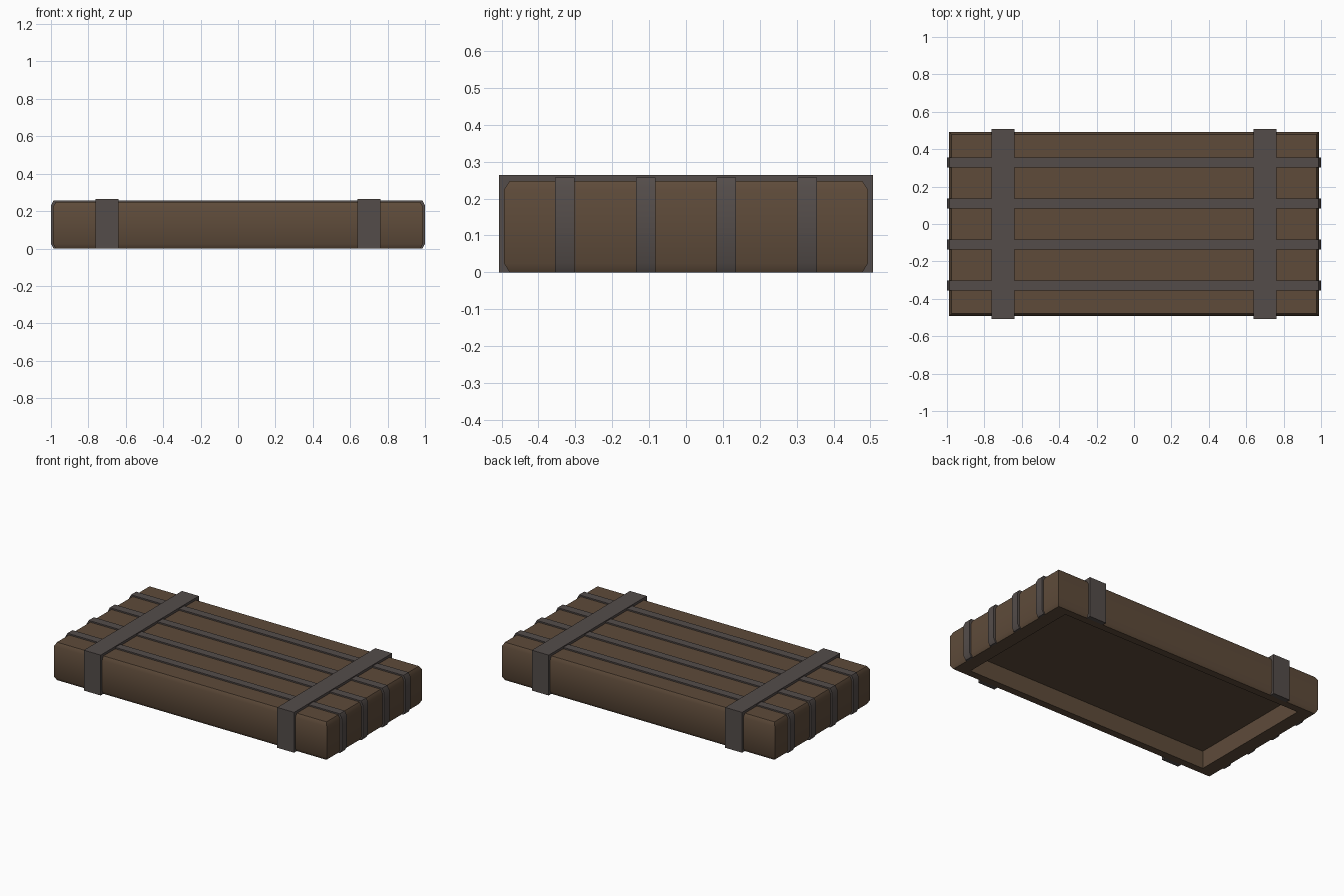
import bpy, bmesh, math

if "Cube" in bpy.data.objects:
    bpy.data.objects.remove(bpy.data.objects["Cube"])


def material(name, rgb):
    m = bpy.data.materials.new(name)
    m.diffuse_color = (*rgb, 1)
    m.use_nodes = True
    m.node_tree.nodes["Principled BSDF"].inputs["Base Color"].default_value = m.diffuse_color
    return m


WOOD = material("dark_wood", (0.112, 0.070, 0.042))
METAL = material("grey_strap", (0.088, 0.073, 0.068))


def finish(name, bm, mat):
    bmesh.ops.recalc_face_normals(bm, faces=bm.faces)
    mesh = bpy.data.meshes.new(name)
    bm.to_mesh(mesh)
    bm.free()
    mesh.materials.append(mat)
    mesh.shade_smooth()
    mesh.set_sharp_from_angle(angle=math.radians(40))
    ob = bpy.data.objects.new(name, mesh)
    bpy.context.collection.objects.link(ob)
    return ob


def lid_shell(levels):
    """Rectangular rings (half x, half y, z), bridged and capped at both ends."""
    bm = bmesh.new()
    rings = [[bm.verts.new((sx * hx, sy * hy, z))
              for sx, sy in ((-1, -1), (1, -1), (1, 1), (-1, 1))]
             for hx, hy, z in levels]
    for a, b in zip(rings, rings[1:]):
        for i in range(4):
            j = (i + 1) % 4
            bm.faces.new((a[i], a[j], b[j], b[i]))
    bm.faces.new(rings[0])
    bm.faces.new(rings[-1])
    return finish("lid_body", bm, WOOD)


def strap(name, outer, inner, width, centre, along_x):
    """U-shaped band: matching outer and inner half profiles (distance, z), mirrored."""
    bm = bmesh.new()
    sections = []
    mirror = lambda half: half + [(-d, z) for d, z in reversed(half)]
    for (do, zo), (di, zi) in zip(mirror(outer), mirror(inner)):
        lo, hi = centre - width / 2, centre + width / 2
        corners = ((do, lo, zo), (do, hi, zo), (di, hi, zi), (di, lo, zi))
        sections.append([bm.verts.new((d, e, z) if along_x else (e, d, z))
                         for d, e, z in corners])
    for a, b in zip(sections, sections[1:]):
        for i in range(4):
            j = (i + 1) % 4
            bm.faces.new((a[i], a[j], b[j], b[i]))
    bm.faces.new(sections[0])
    bm.faces.new(sections[-1])
    return finish(name, bm, METAL)


# Hollow wooden lid: top face, outer wall with chamfers, rim, recess wall, ceiling
lid_shell([
    (0.975, 0.478, 0.248),
    (0.988, 0.493, 0.224),
    (0.988, 0.493, 0.024),
    (0.975, 0.478, 0.0),
    (0.885, 0.430, 0.0),
    (0.885, 0.430, 0.115),
])

# Thin lengthwise straps with chamfered corners, backs sunk into the wood
thin_outer = [(0.986, 0.0), (1.0, 0.025), (1.0, 0.231), (0.986, 0.257)]
thin_inner = [(0.970, 0.0), (0.980, 0.025), (0.980, 0.220), (0.968, 0.240)]
for i, y in enumerate((-0.329, -0.109, 0.109, 0.329)):
    strap(f"long_strap_{i + 1}", thin_outer, thin_inner, 0.053, y, True)

# Wide square cross straps
wide_outer = [(0.507, 0.0), (0.507, 0.264)]
wide_inner = [(0.473, 0.0), (0.473, 0.240)]
for side, x in (("left", -0.7), ("right", 0.7)):
    strap(f"cross_strap_{side}", wide_outer, wide_inner, 0.122, x, False)
